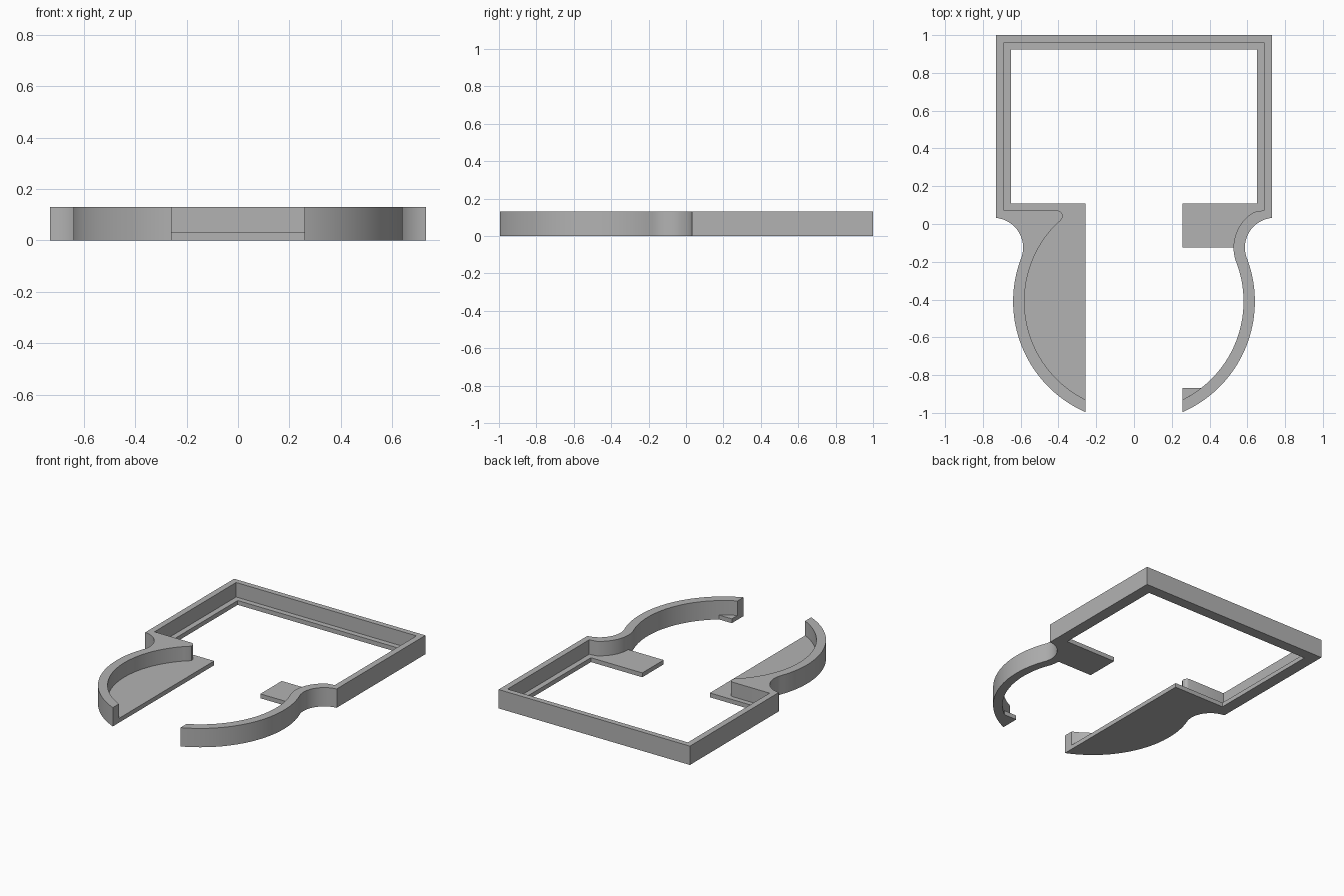
import bpy, bmesh
from math import radians, cos, sin, acos, asin, degrees

cube = bpy.data.objects.get("Cube")
if cube:
    bpy.data.objects.remove(cube, do_unlink=True)

HEIGHT, FLOOR, CUT = 0.13, 0.03, 0.258      # wall top, floor top, half gap
BOWL, R_OUT, R_IN = (0, -0.41), 0.64, 0.58  # large round bowl
NECK, N_OUT, N_IN = (0.745, -0.125), 0.158, 0.218  # concave neck

grey = bpy.data.materials.new("plain grey")
grey.use_nodes = True
grey.diffuse_color = (0.45, 0.45, 0.45, 1)
grey.node_tree.nodes["Principled BSDF"].inputs["Base Color"].default_value = (0.45, 0.45, 0.45, 1)


def arc(centre, r, start, end, n=24):
    angles = [radians(start + (end - start) * i / n) for i in range(n + 1)]
    return [(centre[0] + r * cos(a), centre[1] + r * sin(a)) for a in angles]


def mirror(points):
    return [(-x, y) for x, y in reversed(points)]


def slab(name, outline, top):
    """Extrude a closed outline from the ground up to the given height."""
    bm = bmesh.new()
    base = bm.faces.new([bm.verts.new((x, y, 0)) for x, y in outline])
    new = bmesh.ops.extrude_face_region(bm, geom=[base], use_keep_orig=True)["geom"]
    bmesh.ops.translate(bm, vec=(0, 0, top),
                        verts=[v for v in new if isinstance(v, bmesh.types.BMVert)])
    bmesh.ops.recalc_face_normals(bm, faces=bm.faces)
    mesh = bpy.data.meshes.new(name)
    bm.to_mesh(mesh)
    bm.free()
    mesh.materials.append(grey)
    obj = bpy.data.objects.new(name, mesh)
    bpy.context.collection.objects.link(obj)
    bpy.ops.object.select_all(action='DESELECT')
    obj.select_set(True)
    bpy.context.view_layer.objects.active = obj
    bpy.ops.object.shade_smooth_by_angle(angle=radians(30))
    return obj


def front_angle(r):
    return -degrees(acos(CUT / r))


# Outer wall line, from the front gap round to the back corner
JOIN = 21                                   # angle where bowl meets neck
outer = (arc(BOWL, R_OUT, front_angle(R_OUT), JOIN, 40)
         + arc(NECK, N_OUT, 180 + JOIN, 95, 16)[1:]
         + [(0.73, 0.033), (0.73, 1.0)])

# Inner wall lines on each side
back_corner = (0.688, 0.962)
bowl_right = arc(BOWL, R_IN, front_angle(R_IN), JOIN, 40)
neck_low = arc(NECK, N_IN, 180 + JOIN, 180, 6)[1:]
neck_high = arc(NECK, N_IN, 180, 120, 12) + [(0.688, 0.072), back_corner]
tip = [(0.388, 0.018), (0.378, 0.035), (0.38, 0.055), (0.39, 0.067), (0.405, 0.072)]
inner_left = mirror(arc(BOWL, R_IN, front_angle(R_IN), 45, 48)
                    + tip + [(0.688, 0.072), back_corner])

# Full height wall with the thick rounded shoulder on the right side
inner = bowl_right + neck_low + neck_high[1:] + inner_left
slab("outer_wall", outer + mirror(outer) + inner[::-1], HEIGHT)

# Low floor: side plate, square ledge and the neck pad
opening = [(-CUT, 0.108), (-0.65, 0.108), (-0.65, 0.925),
           (0.65, 0.925), (0.65, 0.108), (CUT, 0.108), (CUT, -0.125)]
slab("floor_and_ledge", neck_high + inner_left + opening, FLOOR)

# Small tab at the front end of the left arm
tab_y = -0.868
tab_end = degrees(asin((tab_y - BOWL[1]) / R_IN))
slab("front_tab", arc(BOWL, R_IN, front_angle(R_IN), tab_end, 6) + [(CUT, tab_y)], FLOOR)
